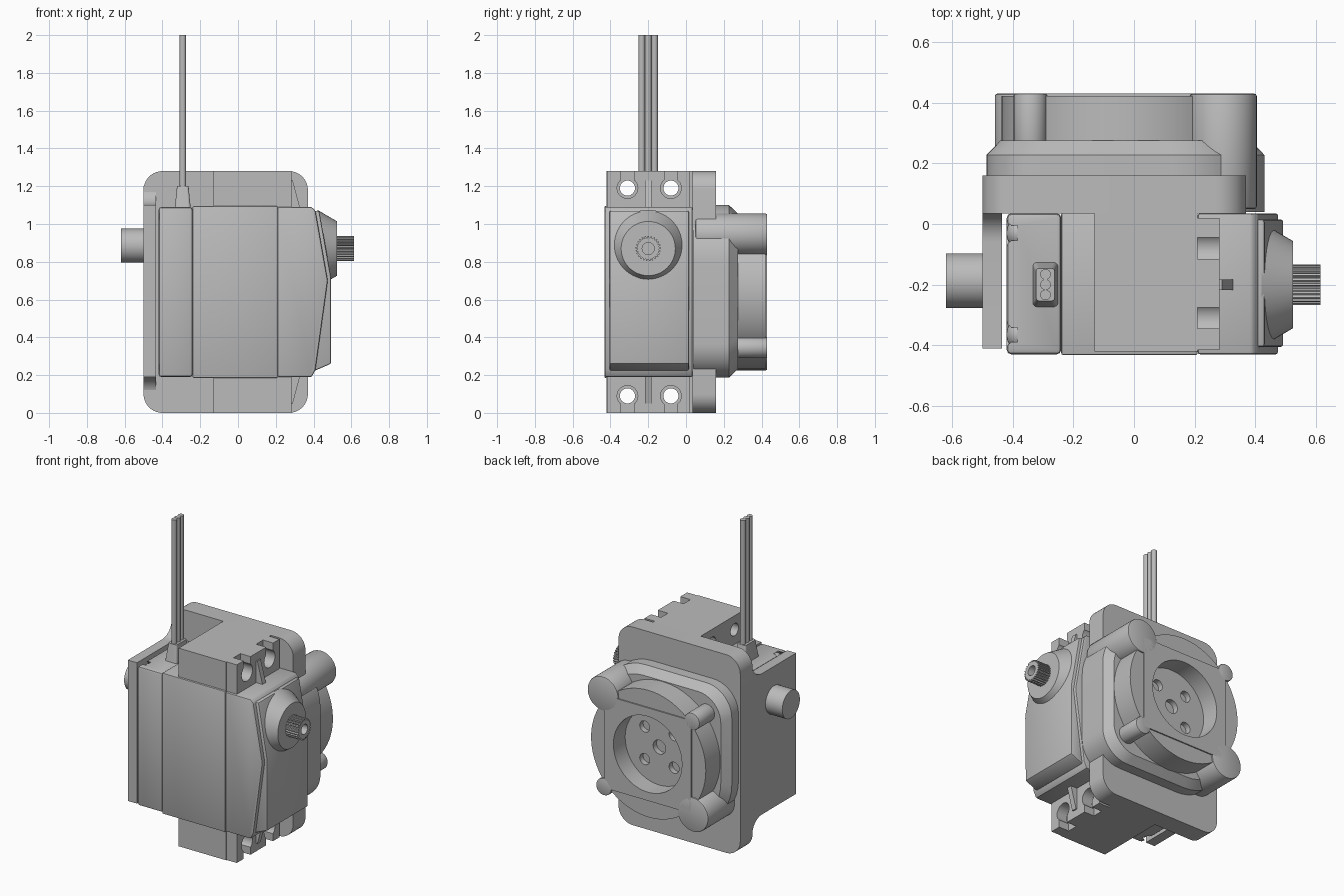
import bpy, bmesh, math
from mathutils import Vector

cube = bpy.data.objects.get("Cube")
if cube:
    bpy.data.objects.remove(cube, do_unlink=True)

grey = bpy.data.materials.new("plain grey")
grey.use_nodes = True
COL = (0.5, 0.5, 0.5, 1)
grey.diffuse_color = COL
grey.node_tree.nodes["Principled BSDF"].inputs["Base Color"].default_value = COL

AXES = {"x": lambda u, v, w: (w, u, v),
        "y": lambda u, v, w: (u, w, v),
        "z": lambda u, v, w: (u, v, w)}


def apply_mods(ob):
    dg = bpy.context.evaluated_depsgraph_get()
    me = bpy.data.meshes.new_from_object(ob.evaluated_get(dg))
    ob.modifiers.clear()
    ob.data = me


def prism(name, pts, axis, a, b, scale=1.0, centre=(0, 0), bevel=0):
    """Extrude a 2D outline along an axis from a to b, scaling the far end."""
    bm = bmesh.new()
    cu, cv = centre
    f = AXES[axis]
    lo = [bm.verts.new(f(u, v, a)) for u, v in pts]
    hi = [bm.verts.new(f(cu + (u - cu) * scale, cv + (v - cv) * scale, b)) for u, v in pts]
    bm.faces.new(lo)
    bm.faces.new(hi[::-1])
    n = len(pts)
    for i in range(n):
        j = (i + 1) % n
        bm.faces.new((lo[j], lo[i], hi[i], hi[j]))
    bmesh.ops.recalc_face_normals(bm, faces=bm.faces)
    me = bpy.data.meshes.new(name)
    bm.to_mesh(me)
    bm.free()
    me.materials.append(grey)
    ob = bpy.data.objects.new(name, me)
    bpy.context.collection.objects.link(ob)
    if bevel:
        m = ob.modifiers.new("bevel", "BEVEL")
        m.width, m.segments, m.limit_method = bevel, 2, "ANGLE"
        apply_mods(ob)
    return ob


def arc(cu, cv, r, a0, a1, n=10):
    return [(cu + r * math.cos(math.radians(a0 + (a1 - a0) * i / n)),
             cv + r * math.sin(math.radians(a0 + (a1 - a0) * i / n))) for i in range(n + 1)]


def circle(cu, cv, r, n=48):
    return arc(cu, cv, r, 0, 360, n)[:-1]


def rect(u0, u1, v0, v1):
    return [(u0, v0), (u1, v0), (u1, v1), (u0, v1)]


def rounded(u0, u1, v0, v1, radii):
    """Rounded rectangle; radii run top right, top left, bottom left, bottom right."""
    a, b, c, d = radii
    return (arc(u1 - a, v1 - a, a, 0, 90) + arc(u0 + b, v1 - b, b, 90, 180)
            + arc(u0 + c, v0 + c, c, 180, 270) + arc(u1 - d, v0 + d, d, 270, 360))


def cut(ob, cutters):
    for c in cutters:
        m = ob.modifiers.new("cut", "BOOLEAN")
        m.operation, m.solver, m.object = "DIFFERENCE", "EXACT", c
    bpy.context.view_layer.update()
    apply_mods(ob)
    for c in cutters:
        bpy.data.objects.remove(c, do_unlink=True)


# Bracket: back plate, side plate with filleted root, pivot peg
prism("back_plate", rounded(-0.5, 0.37, 0, 1.28, [0.1] * 4), "y", 0.035, 0.16)
side = ([(-0.41, 0.19), (-0.41, 1.10)] + arc(-0.06, 1.20, 0.1, -90, 0)
        + arc(-0.06, 0.09, 0.1, 0, 90))
prism("side_plate", side, "x", -0.5, -0.435)
prism("pivot_peg", circle(-0.187, 0.885, 0.09), "x", -0.62, -0.49)

# Mounting blocks and servo ears above and below, with through holes
HOLES_Y = (-0.31, -0.08)
for label, s in (("top", 1), ("bottom", -1)):
    def z(h):
        return 0.64 + s * h
    z0, z1 = sorted((z(0.44), z(0.64)))
    block = prism(label + "_mount_block", rect(-0.13, 0.21, z0, z1), "y", -0.42, 0.04)
    cut(block, [prism("cutter", circle(y, z(0.55), 0.04, 24), "x", -0.3, 0.4) for y in HOLES_Y])
    ear = prism(label + "_ear", rect(-0.415, 0.02, z0, z1), "x", 0.205, 0.282)
    tools = []
    for y in HOLES_Y:
        tools.append(prism("cutter", circle(y, z(0.55), 0.055, 24), "x", 0.1, 0.4))
        a, b = sorted((z(0.56), z(0.7)))
        tools.append(prism("cutter", rect(y - 0.035, y + 0.035, a, b), "x", 0.1, 0.4))
    cut(ear, tools)
    prism(label + "_ear_rib", [(0.27, z(0.44)), (0.33, z(0.44)), (0.29, z(0.59)), (0.27, z(0.59))],
          "y", -0.217, -0.183)

# Servo case in three sections with softened seams
SCREWS = [(y, zz) for y in (-0.365, -0.03) for zz in (0.24, 1.04)]
rear = prism("case_rear", rect(-0.42, -0.24, 0.19, 1.09), "y", -0.43, 0.035, bevel=0.015)
cut(rear, [prism("cutter", circle(y, zz, 0.056, 24), "x", -0.5, -0.385) for y, zz in SCREWS])
prism("case_middle", rect(-0.24, 0.21, 0.185, 1.095), "y", -0.432, 0.037, bevel=0.006)
prism("case_front", [(0.21, 0.19), (0.39, 0.19), (0.41, 0.23), (0.475, 0.70), (0.41, 1.07),
                     (0.39, 1.09), (0.21, 1.09)], "y", -0.43, 0.035, bevel=0.008)
prism("gear_cover", [(0.39, 0.225), (0.41, 0.225), (0.492, 0.26), (0.492, 0.72), (0.43, 1.07),
                     (0.39, 1.07)], "y", -0.405, 0.015, bevel=0.008)

# Domed case screws
for i, (y, zz) in enumerate(SCREWS):
    bpy.ops.mesh.primitive_uv_sphere_add(segments=24, ring_count=12, radius=0.048,
                                         location=(-0.385, y, zz))
    screw = bpy.context.object
    screw.name = "case_screw_%d" % (i + 1)
    screw.scale.x = 0.75
    screw.data.materials.append(grey)

# Output boss and splined shaft
SY, SZ = -0.2, 0.87
prism("output_boss", circle(SY, SZ, 0.205), "x", 0.42, 0.525, 0.7, (SY, SZ))
teeth = []
for i in range(25):
    for k, r in ((0, 0.067), (0.4, 0.067), (0.55, 0.057), (0.85, 0.057)):
        t = 2 * math.pi * (i + k) / 25
        teeth.append((SY + r * math.cos(t), SZ + r * math.sin(t)))
shaft = prism("output_spline", teeth, "x", 0.52, 0.615)
cut(shaft, [prism("cutter", circle(SY, SZ, 0.032, 24), "x", 0.55, 0.7)])

# Cable grommet and three wires
prism("cable_grommet", rounded(-0.335, -0.25, -0.275, -0.125, [0.015] * 4), "z", 1.08, 1.2,
      0.72, (-0.292, -0.2))
for i in range(3):
    prism("wire_%d" % (i + 1), circle(-0.292, -0.234 + 0.034 * i, 0.0175, 16), "z", 1.15, 2.0)

# Rear horn housing: collar, disc, raised face, corner lugs
CX, CZ = -0.027, 0.64
outline = rounded(-0.487, 0.43, 0.187, 1.1, [0.3, 0.18, 0.3, 0.18])
prism("collar", outline, "y", 0.04, 0.228)
prism("collar_chamfer", outline, "y", 0.228, 0.275, 0.9, (CX, CZ))


def horn_tools():
    tools = [prism("cutter", circle(CX, CZ, 0.245), "y", 0.31, 0.5),
             prism("cutter", circle(CX, CZ, 0.045, 24), "y", 0.2, 0.5)]
    for dx in (-1, 1):
        for dz in (-1, 1):
            tools.append(prism("cutter", circle(CX + 0.105 * dx, CZ + 0.105 * dz, 0.036, 24),
                               "y", 0.2, 0.5))
    return tools


disc = prism("horn_disc", circle(CX, CZ, 0.41, 72), "y", 0.265, 0.422)
cut(disc, horn_tools())
face = prism("horn_face", rect(CX - 0.31, CX + 0.31, CZ - 0.3, CZ + 0.3), "y", 0.421, 0.43)
cut(face, [prism("cutter", circle(CX, CZ, 0.245), "y", 0.31, 0.5)])
for label, s in (("upper", 1), ("lower", -1)):
    prism(label + "_large_lug", circle(CX + 0.322 * s, CZ + 0.305 * s, 0.11), "y", 0.05, 0.43,
          bevel=0.008)
    prism(label + "_small_lug", circle(CX - 0.315 * s, CZ + 0.295 * s, 0.055, 32), "y", 0.22, 0.43,
          bevel=0.006)

# Smooth shading with crisp edges
for ob in bpy.context.scene.objects:
    if ob.type == "MESH":
        for p in ob.data.polygons:
            p.use_smooth = True
        ob.data.set_sharp_from_angle(angle=math.radians(30))
